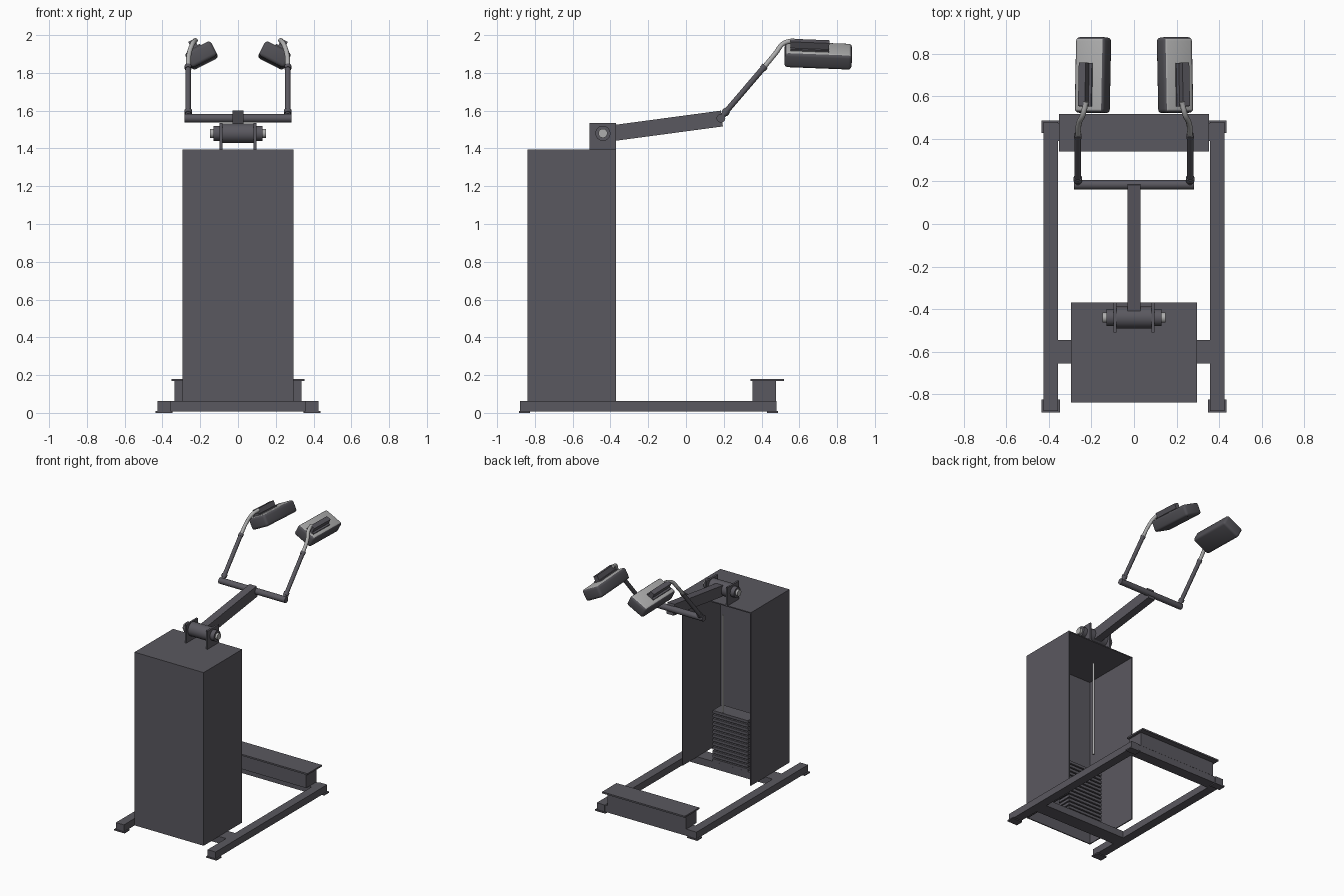
import bpy, bmesh, math
from mathutils import Vector, Matrix

if "Cube" in bpy.data.objects:
    bpy.data.objects.remove(bpy.data.objects["Cube"])


def material(name, rgb):
    m = bpy.data.materials.new(name)
    m.diffuse_color = (*rgb, 1)
    m.use_nodes = True
    m.node_tree.nodes["Principled BSDF"].inputs["Base Color"].default_value = m.diffuse_color
    return m


FRAME = material("dark_grey_paint", (0.102, 0.098, 0.115))
PAD = material("charcoal_vinyl", (0.085, 0.083, 0.095))
STEEL = material("light_steel", (0.42, 0.42, 0.42))


def finish(name, bm, mat, smooth=False):
    me = bpy.data.meshes.new(name)
    bmesh.ops.recalc_face_normals(bm, faces=bm.faces)
    bm.to_mesh(me)
    bm.free()
    ob = bpy.data.objects.new(name, me)
    bpy.context.collection.objects.link(ob)
    me.materials.append(mat)
    if smooth:
        bpy.ops.object.select_all(action='DESELECT')
        ob.select_set(True)
        bpy.context.view_layer.objects.active = ob
        bpy.ops.object.shade_smooth_by_angle(angle=math.radians(35))
    return ob


def box(name, x, y, z, mat=FRAME, bevel=0.0, matrix=None):
    """Box from (min, max) ranges."""
    bm = bmesh.new()
    bmesh.ops.create_cube(bm, size=1)
    for v in bm.verts:
        v.co = Vector([(a + b) / 2 + c * (b - a) for c, (a, b) in zip(v.co, (x, y, z))])
    if bevel:
        bmesh.ops.bevel(bm, geom=bm.edges[:], offset=bevel, segments=3, affect='EDGES', profile=0.5)
    if matrix:
        bm.transform(matrix)
    return finish(name, bm, mat, bool(bevel))


def rod(name, a, b, r, mat=FRAME, sides=24):
    """Cylinder between two points."""
    a, b = Vector(a), Vector(b)
    d = b - a
    bm = bmesh.new()
    bmesh.ops.create_cone(bm, cap_ends=True, segments=sides, radius1=r, radius2=r, depth=d.length)
    bm.transform(Matrix.Translation((a + b) / 2) @ d.to_track_quat('Z', 'Y').to_matrix().to_4x4())
    return finish(name, bm, mat, True)


def tube(name, pts, r, mat):
    """Smooth bent tube through points."""
    cu = bpy.data.curves.new(name, 'CURVE')
    cu.dimensions = '3D'
    cu.bevel_depth, cu.bevel_resolution, cu.resolution_u = r, 3, 6
    cu.use_fill_caps = True
    sp = cu.splines.new('BEZIER')
    sp.bezier_points.add(len(pts) - 1)
    for p, co in zip(sp.bezier_points, pts):
        p.co = co
        p.handle_left_type = p.handle_right_type = 'AUTO'
    ob = bpy.data.objects.new(name, cu)
    bpy.context.collection.objects.link(ob)
    cu.materials.append(mat)
    bpy.ops.object.select_all(action='DESELECT')
    ob.select_set(True)
    bpy.context.view_layer.objects.active = ob
    bpy.ops.object.convert(target='MESH')
    bpy.ops.object.shade_smooth_by_angle(angle=math.radians(40))


# Floor frame
for s, side in ((-1, "left"), (1, "right")):
    rx = sorted((s * 0.357, s * 0.425))
    fx = sorted((s * 0.348, s * 0.436))
    box(side + "_rail", rx, (-0.88, 0.48), (0.008, 0.062))
    for end, y in (("front", (-0.885, -0.825)), ("back", (0.428, 0.486))):
        box(f"{side}_{end}_foot", fx, y, (0, 0.01))
box("front_crossbar", (-0.357, 0.357), (-0.655, -0.545), (0.008, 0.062))
box("back_crossbar", (-0.357, 0.357), (0.39, 0.475), (0.008, 0.06))

# Foot platform
box("platform_riser", (-0.335, 0.335), (0.352, 0.476), (0.06, 0.168))
box("platform_top", (-0.353, 0.353), (0.342, 0.518), (0.168, 0.18))

# Tower shell, open at the back
T = 0.008
box("tower_front_panel", (-0.295, 0.295), (-0.84, -0.84 + T), (0.06, 1.395))
box("tower_top_panel", (-0.295, 0.295), (-0.84, -0.37), (1.395 - T, 1.395))
box("tower_left_panel", (-0.295, -0.295 + T), (-0.84, -0.37), (0.06, 1.395))
box("tower_right_panel", (0.295 - T, 0.295), (-0.84, -0.37), (0.06, 1.395))

# Weight stack and lifting rod
box("stack_core", (-0.14, 0.14), (-0.645, -0.555), (0.06, 0.45))
N = 13
for i in range(N):
    z = 0.065 + i * 0.031
    box("weight_plate", (-0.15, 0.15), (-0.655, -0.54), (z, z + 0.021))
rod("lifting_rod", (0, -0.45, 0.52), (0, -0.45, 1.27), 0.008, STEEL, 12)

# Pivot on top of the tower
PY, PZ = -0.44, 1.48
for s in (-1, 1):
    box("pivot_bracket", sorted((s * 0.083, s * 0.097)), (-0.51, -0.37), (1.395, 1.535))
    rod("pivot_collar", (s * 0.097, PY, PZ), (s * 0.13, PY, PZ), 0.04)
    rod("axle_end", (s * 0.13, PY, PZ), (s * 0.147, PY, PZ), 0.024, STEEL)
rod("pivot_roller", (-0.083, PY, PZ), (0.083, PY, PZ), 0.052)

# Swing arm with crossbar
tilt = math.atan2(0.075, 0.56)
box("swing_arm", (-0.03, 0.03), (0, 0.605), (-0.042, 0.042),
    matrix=Matrix.Translation((0, -0.41, 1.478)) @ Matrix.Rotation(tilt, 4, 'X'))
rod("arm_crossbar", (-0.283, 0.185, 1.56), (0.283, 0.185, 1.56), 0.023)

# Handles and shoulder pads
for s, side in ((-1, "left"), (1, "right")):
    a, b = Vector((s * 0.264, 0.195, 1.575)), Vector((s * 0.264, 0.42, 1.838))
    d = (b - a).normalized()
    rod(side + "_lever", a, b, 0.015)
    rod(side + "_lower_collar", a + d * 0.012, a + d * 0.035, 0.02)
    rod(side + "_upper_collar", b - d * 0.022, b, 0.018)
    tube(side + "_bent_tube", [b - d * 0.01, (s * 0.258, 0.475, 1.905),
                               (s * 0.24, 0.515, 1.955), (s * 0.225, 0.575, 1.972)], 0.013, STEEL)
    m = (Matrix.Translation((s * 0.193, 0.7, 1.892)) @ Matrix.Rotation(math.radians(s * 27), 4, 'Y')
         @ Matrix.Rotation(math.radians(-2.5), 4, 'X'))
    pad = box(side + "_pad", (-0.077, 0.077), (-0.178, 0.178), (-0.044, 0.044), PAD, 0.018, m)
    # Light backing on the upper side of the pad
    pad.data.materials.append(STEEL)
    up = m.to_3x3() @ Vector((0, 0, 1))
    for p in pad.data.polygons:
        if p.normal.dot(up) > 0.8:
            p.material_index = 1
    # Angle bracket holding the pad
    o = s * 0.012
    box(side + "_pad_plate", (o - 0.032, o + 0.032), (-0.15, 0.055), (0.043, 0.053), FRAME, 0, m)
    box(side + "_pad_rib", (o - 0.018, o + 0.018), (-0.15, 0.055), (0.053, 0.09), FRAME, 0, m)
